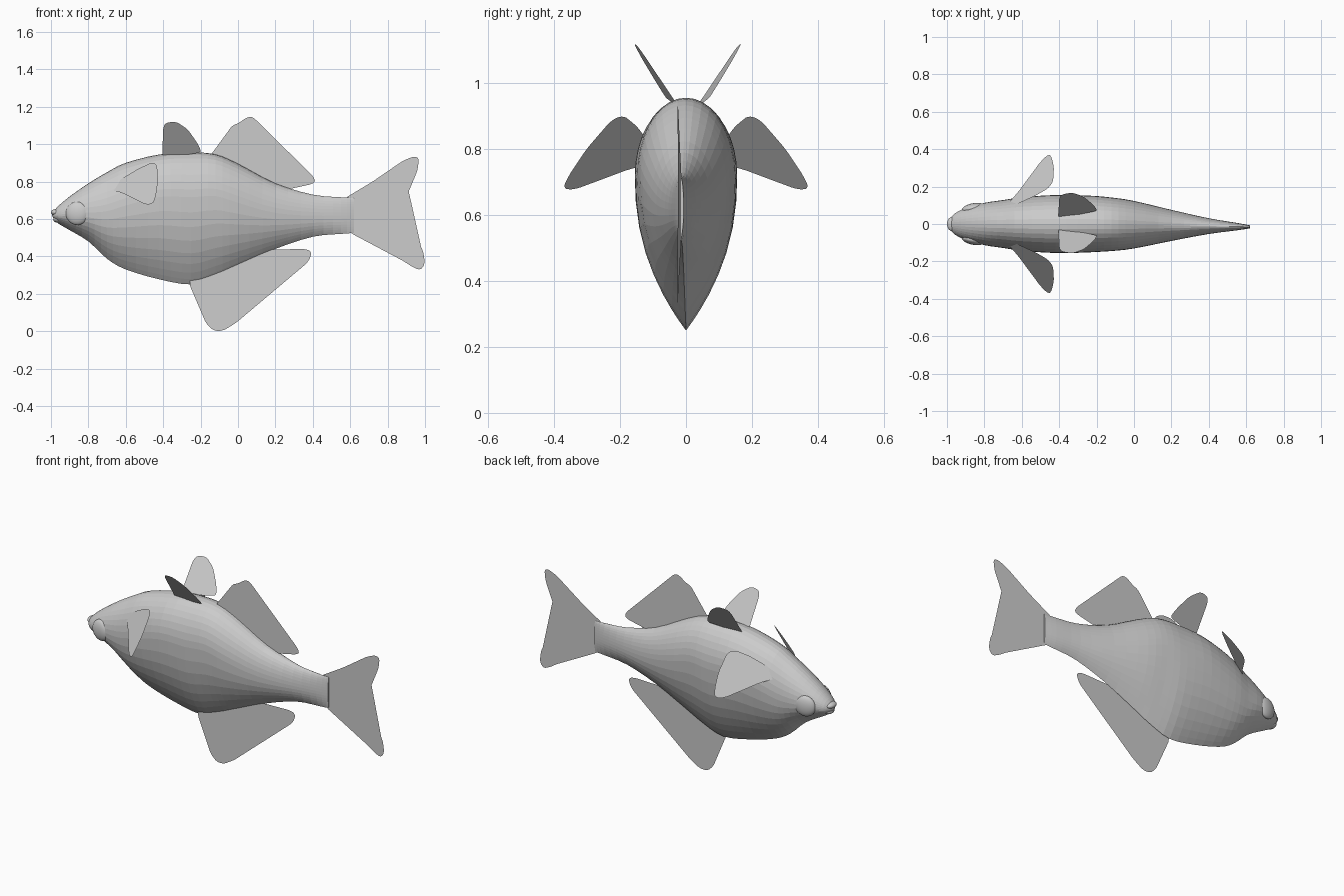
import bpy
import bmesh
import math
from mathutils import Vector

default_cube = bpy.data.objects.get("Cube")
if default_cube:
    bpy.data.objects.remove(default_cube, do_unlink=True)


def make_material(name, color):
    mat = bpy.data.materials.new(name)
    mat.use_nodes = True
    mat.diffuse_color = color
    mat.node_tree.nodes["Principled BSDF"].inputs["Base Color"].default_value = color
    return mat


grey = make_material("plain grey", (0.6, 0.6, 0.6, 1))


def finish(name, bm, smooth=False):
    """Turn a bmesh into a named object with the shared material."""
    mesh = bpy.data.meshes.new(name)
    bm.to_mesh(mesh)
    bm.free()
    mesh.materials.append(grey)
    for face in mesh.polygons:
        face.use_smooth = smooth
    obj = bpy.data.objects.new(name, mesh)
    bpy.context.scene.collection.objects.link(obj)
    return obj


def catmull(points, steps):
    """Smooth a row of stations, keeping every given station."""
    padded = [points[0]] + points + [points[-1]]
    result = []
    for p, q, r, s in zip(padded, padded[1:], padded[2:], padded[3:]):
        for k in range(steps):
            t = k / steps
            result.append([
                b + 0.5 * t * (c - a + t * (2 * a - 5 * b + 4 * c - d + t * (3 * (b - c) + d - a)))
                for a, b, c, d in zip(p, q, r, s)])
    result.append(points[-1])
    return result


# Body stations: x, top, bottom, half width, height of the widest line
STATIONS = [
    (-0.985, 0.64, 0.60, 0.025, 0.5),
    (-0.96, 0.67, 0.575, 0.055, 0.5),
    (-0.9, 0.72, 0.54, 0.085, 0.5),
    (-0.8, 0.79, 0.48, 0.113, 0.5),
    (-0.7, 0.85, 0.387, 0.128, 0.55),
    (-0.6, 0.9, 0.33, 0.143, 0.6),
    (-0.42, 0.945, 0.277, 0.155, 0.66),
    (-0.25, 0.956, 0.25, 0.152, 0.66),
    (-0.12, 0.945, 0.29, 0.143, 0.66),
    (0, 0.895, 0.347, 0.127, 0.62),
    (0.2, 0.79, 0.44, 0.083, 0.55),
    (0.4, 0.73, 0.505, 0.042, 0.5),
    (0.55, 0.716, 0.52, 0.02, 0.5),
    (0.62, 0.712, 0.525, 0.008, 0.5),
]


def spine_offset(x):
    """Sideways drift of the tail."""
    return -0.015 * min(max((x + 0.2) / 0.8, 0), 1)


def build_body(sides=36):
    bm = bmesh.new()
    rings = []
    for x, top, bottom, width, ratio in catmull(STATIONS, 3):
        middle = bottom + ratio * (top - bottom)
        ring = []
        for i in range(sides):
            angle = math.tau * i / sides
            side, up = math.cos(angle), math.sin(angle)
            if up >= 0:
                y, z = width * side, middle + (top - middle) * up
            else:
                # The lower half narrows to a keel
                keel = 1 - abs(up) ** 2.3
                y, z = math.copysign(width * keel, side), middle + (middle - bottom) * up
            ring.append(bm.verts.new((x, y + spine_offset(x), z)))
        rings.append(ring)
    for front, back in zip(rings, rings[1:]):
        for i in range(sides):
            j = (i + 1) % sides
            bm.faces.new((front[i], front[j], back[j], back[i]))
    # Rounded snout tip and closed tail root
    tip = bm.verts.new((-0.995, 0, 0.62))
    for i in range(sides):
        bm.faces.new((tip, rings[0][(i + 1) % sides], rings[0][i]))
    bm.faces.new(rings[-1])
    bmesh.ops.remove_doubles(bm, verts=bm.verts, dist=0.0001)
    bmesh.ops.recalc_face_normals(bm, faces=bm.faces)
    return finish("body", bm)


def round_corners(points, cut=0.012):
    """Trim each corner of an outline, twice, for a softer edge."""
    for reach in (cut, cut / 3):
        trimmed = []
        for i, corner in enumerate(points):
            for other in (points[i - 1], points[(i + 1) % len(points)]):
                edge = other - corner
                trimmed.append(corner + edge.normalized() * min(reach, edge.length / 4))
        points = trimmed
    return points


def build_fin(name, outline, depth):
    """A thin sheet from an x-z outline; depth gives y on its plane."""
    bm = bmesh.new()
    corners = round_corners([Vector(p) for p in outline])
    face = bm.faces.new([bm.verts.new((x, depth(x, z), z)) for x, z in corners])
    bmesh.ops.triangulate(bm, faces=[face])
    return finish(name, bm)


def build_ellipsoid(name, center, size, turn=0):
    bm = bmesh.new()
    bmesh.ops.create_uvsphere(bm, u_segments=24, v_segments=14, radius=1)
    obj = finish(name, bm, smooth=True)
    obj.location, obj.scale = center, size
    obj.rotation_euler.z = turn
    return obj


build_body()

# Single fins along the middle
build_fin("dorsal_fin", [
    (-0.16, 0.92), (-0.14, 0.95), (-0.03, 1.1), (0, 1.11), (0.05, 1.145), (0.08, 1.145),
    (0.4, 0.83), (0.415, 0.8), (0.39, 0.785), (0.25, 0.755), (0.2, 0.74),
], lambda x, z: -0.004)

build_fin("anal_fin", [
    (-0.25, 0.3), (-0.26, 0.25), (-0.17, 0.04), (-0.13, 0.002), (-0.08, 0.002), (-0.01, 0.045),
    (0.37, 0.365), (0.39, 0.4), (0.39, 0.43), (0.35, 0.44), (0.17, 0.435), (0.1, 0.45),
], lambda x, z: -0.02 + 0.02 * z)

build_fin("tail_fin", [
    (0.57, 0.71), (0.72, 0.8), (0.88, 0.91), (0.94, 0.935), (0.968, 0.925), (0.96, 0.86),
    (0.91, 0.74), (0.84, 0.64), (0.87, 0.6), (0.94, 0.52), (0.99, 0.43), (1, 0.36),
    (0.975, 0.325), (0.93, 0.345), (0.8, 0.43), (0.6, 0.525),
], lambda x, z: -0.015 - 0.03 * (x - 0.62))

# Paired parts on both sides
PECTORAL = [
    (-0.78, 0.77), (-0.67, 0.775), (-0.63, 0.81), (-0.53, 0.87), (-0.46, 0.902), (-0.433, 0.89),
    (-0.428, 0.8), (-0.44, 0.72), (-0.455, 0.68), (-0.495, 0.677), (-0.62, 0.74), (-0.7, 0.76),
]
BACK_FIN = [
    (-0.405, 0.93), (-0.4, 1.09), (-0.385, 1.115), (-0.33, 1.12), (-0.27, 1.08),
    (-0.22, 1.01), (-0.2, 0.97), (-0.2, 0.955), (-0.3, 0.94),
]
for label, s in (("left", 1), ("right", -1)):
    # The fish faces -x, but sides are named as seen from its front at -y
    build_fin(f"{label}_pectoral_fin", PECTORAL,
              lambda x, z: s * (0.095 + 0.94 * (x + 0.67) - 0.81 * (z - 0.775)))
    build_fin(f"{label}_back_fin", BACK_FIN,
              lambda x, z: 0.005 + s * (0.035 + 0.67 * (z - 0.94) + 0.1 * (x + 0.4)))
    build_ellipsoid(f"{label}_eye", (-0.86, s * 0.085, 0.63), (0.062, 0.026, 0.062), s * 0.2)

# Lips
build_ellipsoid("upper_lip", (-0.972, 0, 0.635), (0.028, 0.038, 0.018))
build_ellipsoid("lower_lip", (-0.962, 0, 0.598), (0.026, 0.036, 0.018))
